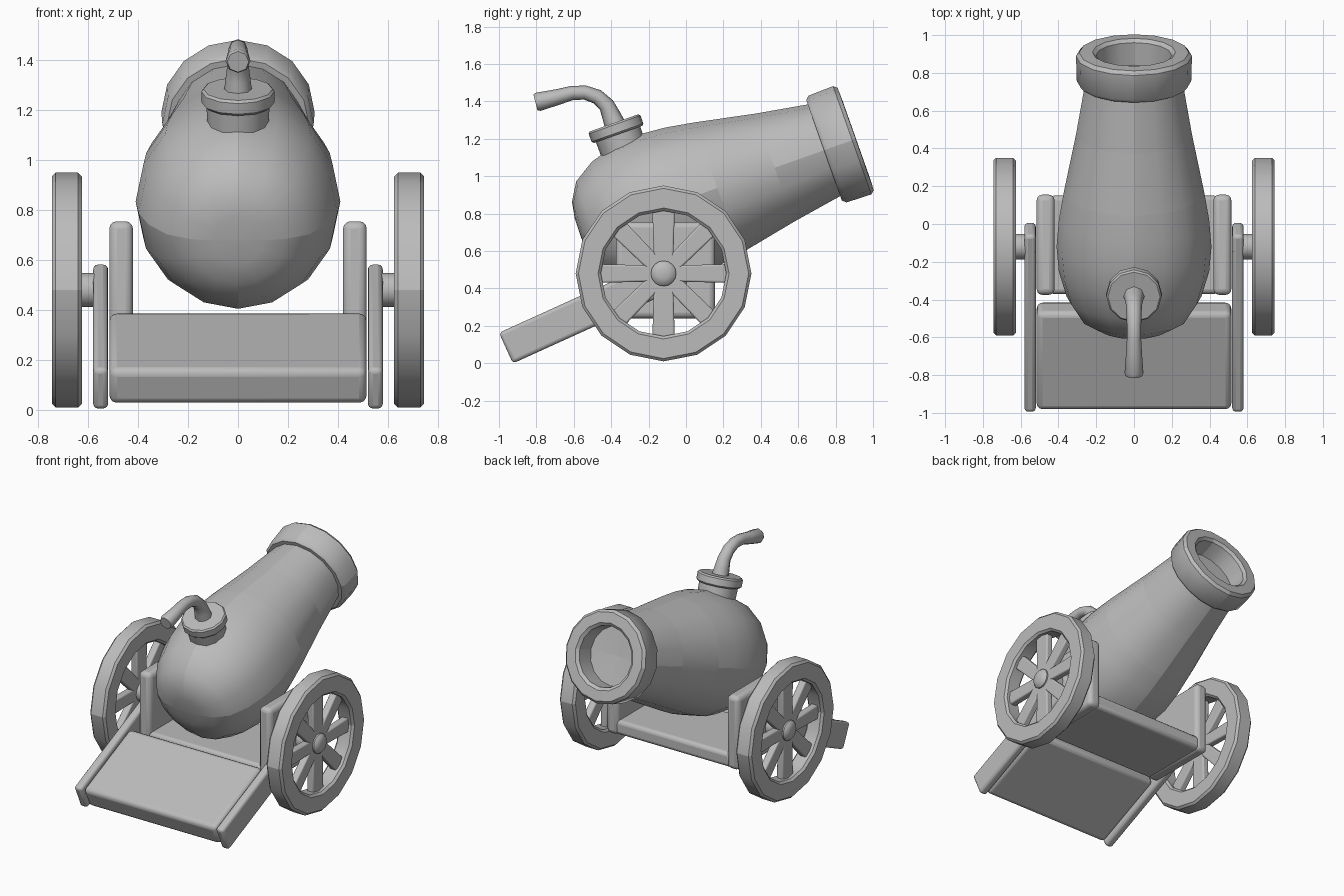
import bpy, bmesh
from math import sin, cos, pi, radians
from mathutils import Matrix, Vector

old = bpy.data.objects.get("Cube")
if old:
    bpy.data.objects.remove(old, do_unlink=True)

TILT = radians(19.5)
HUB_Y, HUB_Z = -0.12, 0.48

grey = bpy.data.materials.new("plain grey")
grey.use_nodes = True
grey.diffuse_color = (0.5, 0.5, 0.5, 1)
grey.node_tree.nodes["Principled BSDF"].inputs["Base Color"].default_value = (0.5, 0.5, 0.5, 1)


def finish(name, data, matrix=Matrix(), bevel=0):
    ob = bpy.data.objects.new(name, data)
    bpy.context.collection.objects.link(ob)
    ob.matrix_world = matrix
    data.materials.append(grey)
    if ob.type == 'MESH':
        if bevel:
            mod = ob.modifiers.new("rounded_edges", 'BEVEL')
            mod.width, mod.segments = bevel, 3
        bpy.ops.object.select_all(action='DESELECT')
        ob.select_set(True)
        bpy.context.view_layer.objects.active = ob
        bpy.ops.object.shade_smooth_by_angle(angle=radians(40))
    return ob


def to_mesh(bm, name):
    mesh = bpy.data.meshes.new(name)
    bm.to_mesh(mesh)
    bm.free()
    return mesh


def lathe(name, profile, matrix, sides=16, closed=False, seam=None):
    """Turn (height, radius) points around local z; seam picks edges to split."""
    bm = bmesh.new()
    rows = [[bm.verts.new((r * cos(2 * pi * i / sides), r * sin(2 * pi * i / sides), h))
             for i in range(sides)] for h, r in profile]
    pairs = list(zip(rows, rows[1:])) + ([(rows[-1], rows[0])] if closed else [])
    for a, b in pairs:
        for i in range(sides):
            j = (i + 1) % sides
            bm.faces.new((a[i], a[j], b[j], b[i]))
    bmesh.ops.remove_doubles(bm, verts=bm.verts, dist=1e-5)
    bmesh.ops.recalc_face_normals(bm, faces=bm.faces)
    if seam:
        cut = [e for e in bm.edges if seam(e.verts[0].co, e.verts[1].co)]
        bmesh.ops.split_edges(bm, edges=cut)
    return finish(name, to_mesh(bm, name), matrix)


def block(name, size, matrix, bevel, taper=1.0):
    """Rounded box; taper narrows y towards local -z."""
    bm = bmesh.new()
    bmesh.ops.create_cube(bm, size=1)
    for v in bm.verts:
        if v.co.z < 0:
            v.co.y *= taper
        v.co = Vector(a * b for a, b in zip(v.co, size))
    return finish(name, to_mesh(bm, name), matrix, bevel)


def flat(a, b, axis):
    return abs(a[axis]) < 1e-4 and abs(b[axis]) < 1e-4


# Barrel with muzzle ring and shallow bore
SEAM_ROWS = (0.305, 0.63)


def barrel_seam(a, b):
    ring = any(abs(a.z - s) < 1e-4 and abs(b.z - s) < 1e-4 for s in SEAM_ROWS)
    mid = (a.z + b.z) / 2
    side = flat(a, b, 1) and not SEAM_ROWS[0] < mid < SEAM_ROWS[1]
    return ring or side or flat(a, b, 0)


barrel_profile = [(-0.47, 0), (-0.468, 0.1), (-0.452, 0.19), (-0.395, 0.285), (-0.28, 0.357),
                  (-0.14, 0.398), (0, 0.41), (0.15, 0.398), (0.305, 0.372), (0.63, 0.307),
                  (0.91, 0.26), (0.91, 0.285), (0.93, 0.303), (1.07, 0.307), (1.09, 0.29),
                  (1.092, 0.22), (1.075, 0.2), (0.95, 0.195), (0.94, 0)]
lathe("barrel", barrel_profile,
      Matrix.Translation((0, -0.12, 0.835)) @ Matrix.Rotation(TILT - pi / 2, 4, 'X'),
      seam=barrel_seam)

# Fuse collar
collar_profile = [(-0.22, 0), (-0.22, 0.122), (-0.065, 0.126), (-0.065, 0.138), (-0.055, 0.147),
                  (-0.01, 0.147), (0, 0.138), (0, 0)]
lathe("fuse_collar", collar_profile,
      Matrix.Translation((0, -0.385, 1.285)) @ Matrix.Rotation(TILT, 4, 'X'), sides=12)

# Bent fuse
fuse_path = [(-0.37, 1.25, 0.06), (-0.4, 1.325, 0.05), (-0.425, 1.38, 0.043), (-0.475, 1.425, 0.04),
             (-0.54, 1.447, 0.038), (-0.61, 1.445, 0.038), (-0.68, 1.425, 0.042),
             (-0.79, 1.398, 0.05), (-0.805, 1.394, 0.043)]
curve = bpy.data.curves.new("fuse", 'CURVE')
curve.dimensions = '3D'
curve.bevel_depth, curve.bevel_resolution, curve.use_fill_caps = 1, 2, True
spline = curve.splines.new('POLY')
spline.points.add(len(fuse_path) - 1)
for p, (y, z, r) in zip(spline.points, fuse_path):
    p.co, p.radius = (0, y, z, 1), r
spline.use_smooth = True
finish("fuse", curve)

# Carriage floor and sloping trail board
block("carriage_floor", (0.9, 0.52, 0.1), Matrix.Translation((0, -0.11, 0.295)), 0.025)
SLOPE = Matrix.Rotation(radians(24.4), 4, 'X')


def sloped(name, x, width, corner, length, thick, bevel):
    centre = SLOPE @ Vector((0, length / 2, -thick / 2)) + Vector((x, *corner))
    block(name, (width, length, thick), Matrix.Translation(centre) @ SLOPE, bevel)


sloped("trail_board", 0, 1.03, (-0.99, 0.16), 0.57, 0.155, 0.03)

RIM = [(-0.06, 0.35), (-0.045, 0.335), (0.045, 0.335), (0.06, 0.35),
       (0.06, 0.455), (0.045, 0.47), (-0.045, 0.47), (-0.06, 0.455)]
AXLE = [(-0.16, 0), (-0.16, 0.068), (0.035, 0.068), (0.05, 0.055), (0.058, 0.03), (0.06, 0)]

for side, s in (("left", 1), ("right", -1)):
    # Cheek plate and trail rail
    block(side + "_cheek", (0.095, 0.53, 0.515),
          Matrix.Translation((s * 0.468, -0.11, 0.498)), 0.03)
    sloped(side + "_rail", s * 0.55, 0.06, (-1.0, 0.163), 1.03, 0.18, 0.02)

    # Wheel rim, axle and spokes
    hub = Matrix.Translation((s * 0.685, HUB_Y, HUB_Z))
    turn = hub @ Matrix.Rotation(s * pi / 2, 4, 'Y')
    lathe(side + "_wheel_rim", RIM, turn, closed=True, seam=lambda a, b: flat(a, b, 0))
    lathe(side + "_axle", AXLE, turn)
    for i in range(8):
        place = hub @ Matrix.Rotation(i * pi / 4, 4, 'X') @ Matrix.Translation((0, 0, 0.19))
        block(f"{side}_spoke_{i + 1}", (0.05, 0.12 if i % 4 == 0 else 0.1, 0.32),
              place, 0.01, taper=0.85)
